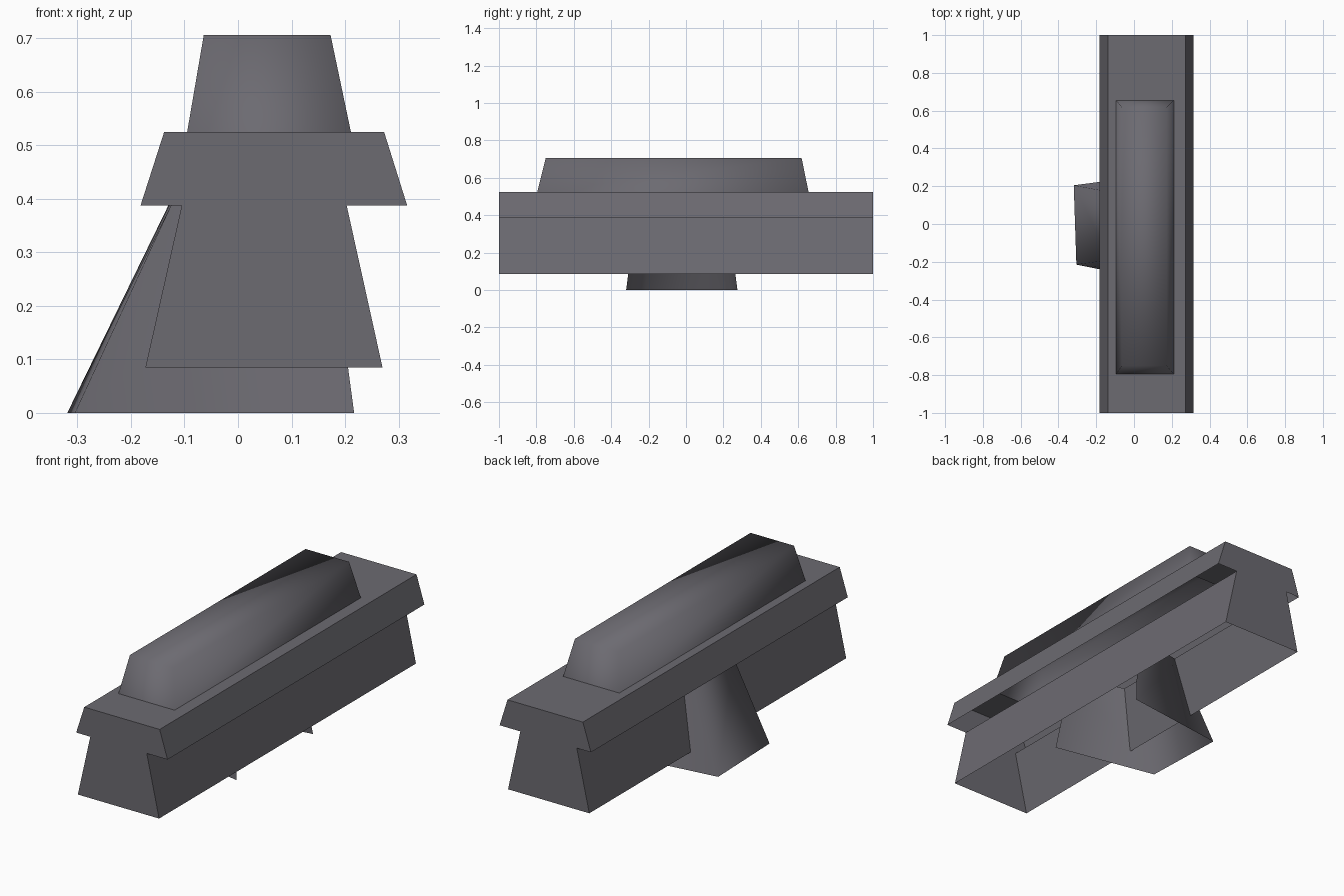
import bpy

if "Cube" in bpy.data.objects:
    bpy.data.objects.remove(bpy.data.objects["Cube"])

mat = bpy.data.materials.new("dark_grey")
mat.diffuse_color = (0.15, 0.145, 0.165, 1)
mat.use_nodes = True
mat.node_tree.nodes["Principled BSDF"].inputs["Base Color"].default_value = mat.diffuse_color


def rect(x0, x1, y0, y1, z):
    return [(x0, y0, z), (x1, y0, z), (x1, y1, z), (x0, y1, z)]


def loft(name, rings, closed=True, cap_top=False, smooth=False):
    """Join successive rings of equal size with quads; undersides stay open."""
    n = len(rings[0])
    verts = [v for r in rings for v in r]
    faces = []
    for k in range(len(rings) - 1):
        for i in range(n if closed else n - 1):
            j = (i + 1) % n
            faces.append((k * n + i, k * n + j, (k + 1) * n + j, (k + 1) * n + i))
    if cap_top:
        faces.append(tuple(range((len(rings) - 1) * n, len(rings) * n)))
    me = bpy.data.meshes.new(name)
    me.from_pydata(verts, [], faces)
    me.materials.append(mat)
    for p in me.polygons:
        p.use_smooth = smooth
    ob = bpy.data.objects.new(name, me)
    bpy.context.collection.objects.link(ob)
    return ob


block_base = rect(-0.095, 0.211, -0.795, 0.655, 0.525)

# raised block on top, softly shaded
loft("top_block", [block_base, rect(-0.064, 0.173, -0.75, 0.618, 0.706)],
     cap_top=True, smooth=True)

# overhanging rail, its top open beneath the block
loft("upper_rail", [rect(-0.182, 0.316, -1, 1, 0.388),
                    rect(-0.138, 0.273, -1, 1, 0.525), block_base])

# long lower body, open underneath
loft("lower_body", [rect(-0.173, 0.27, -1, 1, 0.085),
                    rect(-0.105, 0.203, -1, 1, 0.388)])

# three-sided slanted bracket, open on the right and below
loft("side_bracket", [
    [(0.217, 0.275, 0), (-0.319, 0.205, 0), (-0.305, -0.215, 0), (0.217, -0.32, 0)],
    [(0.165, 0.225, 0.388), (-0.13, 0.17, 0.388), (-0.125, -0.19, 0.388), (0.165, -0.27, 0.388)],
], closed=False, smooth=True)

# consistent outward orientation for the bracket walls
for p in bpy.data.objects["side_bracket"].data.polygons:
    if p.normal.dot(p.center - bpy.data.objects["side_bracket"].data.vertices[0].co.lerp(
            bpy.data.objects["side_bracket"].data.vertices[3].co, 0.5)) < 0:
        p.flip()
